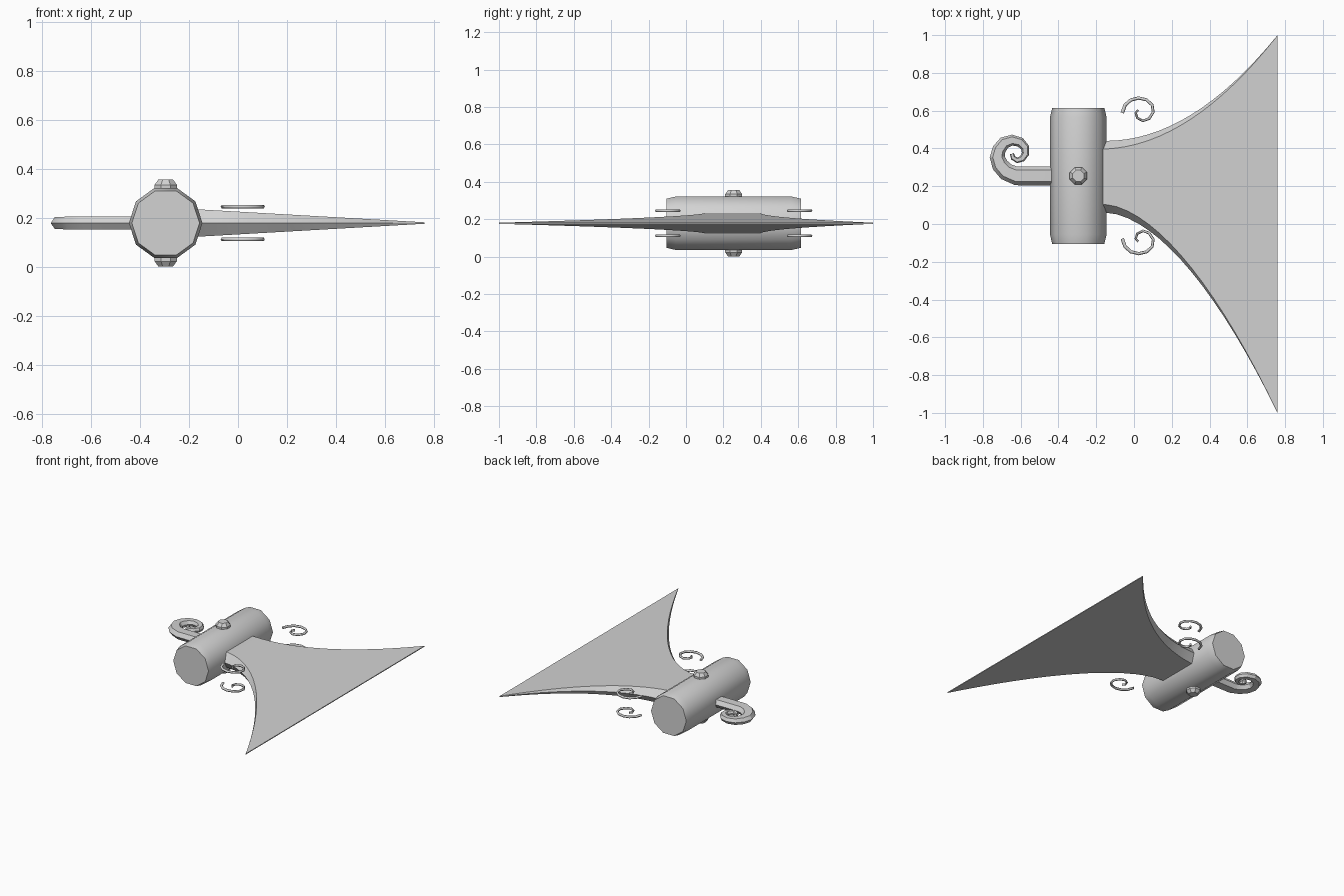
import bpy, bmesh, math
from mathutils import Vector

if "Cube" in bpy.data.objects:
    bpy.data.objects.remove(bpy.data.objects["Cube"])

CX, CY, CZ = -0.295, 0.255, 0.178   # centre of the socket

steel = bpy.data.materials.new("steel_grey")
steel.diffuse_color = (0.65, 0.65, 0.65, 1)
steel.use_nodes = True
steel.node_tree.nodes["Principled BSDF"].inputs["Base Color"].default_value = steel.diffuse_color


def loft(name, rings, angle):
    """Skin a list of equal-sized point rings and cap both ends."""
    bm = bmesh.new()
    vs = [[bm.verts.new(p) for p in r] for r in rings]
    n = len(vs[0])
    for a, b in zip(vs, vs[1:]):
        for i in range(n):
            j = (i + 1) % n
            bm.faces.new((a[i], a[j], b[j], b[i]))
    bm.faces.new(vs[0])
    bm.faces.new(vs[-1])
    bmesh.ops.recalc_face_normals(bm, faces=bm.faces)
    me = bpy.data.meshes.new(name)
    bm.to_mesh(me)
    bm.free()
    me.materials.append(steel)
    ob = bpy.data.objects.new(name, me)
    bpy.context.collection.objects.link(ob)
    bpy.ops.object.select_all(action='DESELECT')
    ob.select_set(True)
    bpy.context.view_layer.objects.active = ob
    if angle:
        bpy.ops.object.shade_smooth_by_angle(angle=math.radians(angle))
    return ob


def circle(n, r, off=0):
    return [(r * math.cos(math.tau * (i + off) / n),
             r * math.sin(math.tau * (i + off) / n)) for i in range(n)]


def sweep(name, path, z, section, angle):
    """Sweep a (side, height) section along a flat path of (x, y, width, height)."""
    rings = []
    for i, (x, y, w, h) in enumerate(path):
        a, b = path[max(i - 1, 0)], path[min(i + 1, len(path) - 1)]
        t = Vector((b[0] - a[0], b[1] - a[1])).normalized()
        rings.append([(x - t.y * s * w, y + t.x * s * w, z + u * h)
                      for s, u in section])
    return loft(name, rings, angle)


# socket: ten-sided barrel along y with tapered ends
loft("socket", [[(CX + a, y, CZ + b) for a, b in circle(10, r)]
                for y, r in ((-0.105, 0.138), (-0.055, 0.15),
                             (0.565, 0.15), (0.615, 0.138))], 40)

# studs above and below the socket
for name, s in (("top_stud", 1), ("bottom_stud", -1)):
    loft(name, [[(CX + a, CY + b, CZ + s * h) for a, b in circle(8, r, 0.5)]
                for h, r in ((0.13, 0.049), (0.156, 0.049), (0.178, 0.032))], 30)

# blade: six-sided section that flares out and thins towards the edge
rings = []
for i in range(-1, 17):
    t = i / 16
    c = max(t, 0)
    x = -0.15 + 0.91 * t
    top = 0.44 + 0.56 * c ** 2
    low = 0.06 - 1.06 * c ** 1.75
    bev = 0.042 * (1 - c) + 0.001
    h = 0.055 * (1 - c) + 0.003 * c
    rings.append([(x, top, CZ), (x, top - bev, CZ + h), (x, low + bev, CZ + h),
                  (x, low, CZ), (x, low + bev, CZ - h), (x, top - bev, CZ - h)])
loft("blade", rings, 25)

# curled hook on the back of the socket
hook = [(-0.40, 0.255, 0.050), (-0.625, 0.255, 0.050), (-0.677, 0.277, 0.047),
        (-0.709, 0.312, 0.044), (-0.724, 0.355, 0.040), (-0.714, 0.395, 0.036),
        (-0.687, 0.430, 0.033), (-0.645, 0.444, 0.029), (-0.602, 0.433, 0.026),
        (-0.576, 0.404, 0.023), (-0.574, 0.372, 0.020), (-0.592, 0.346, 0.017),
        (-0.618, 0.337, 0.015), (-0.640, 0.350, 0.013), (-0.646, 0.372, 0.011)]
hexagon = [(1, 0), (0.6, 1), (-0.6, 1), (-1, 0), (-0.6, -1), (0.6, -1)]
sweep("hook", [(x, y, w, 0.010 + 0.34 * w) for x, y, w in hook], CZ, hexagon, 25)

# four thin scrolls beside the blade neck, mirrored in y and z
scroll = [(-0.062, 0.588), (-0.047, 0.630), (-0.016, 0.657), (0.025, 0.667),
          (0.067, 0.657), (0.096, 0.630), (0.102, 0.592), (0.080, 0.558),
          (0.047, 0.546), (0.017, 0.562), (0.009, 0.588), (0.022, 0.603)]
for side, sy in (("left", 1), ("right", -1)):
    for level, sz in (("upper", 1), ("lower", -1)):
        path = [(x, CY + sy * (y - CY), 0.0095 - 0.0003 * i, 0.008)
                for i, (x, y) in enumerate(scroll)]
        sweep(f"{level}_{side}_scroll", path, CZ + sz * 0.067, circle(6, 1), 65)
